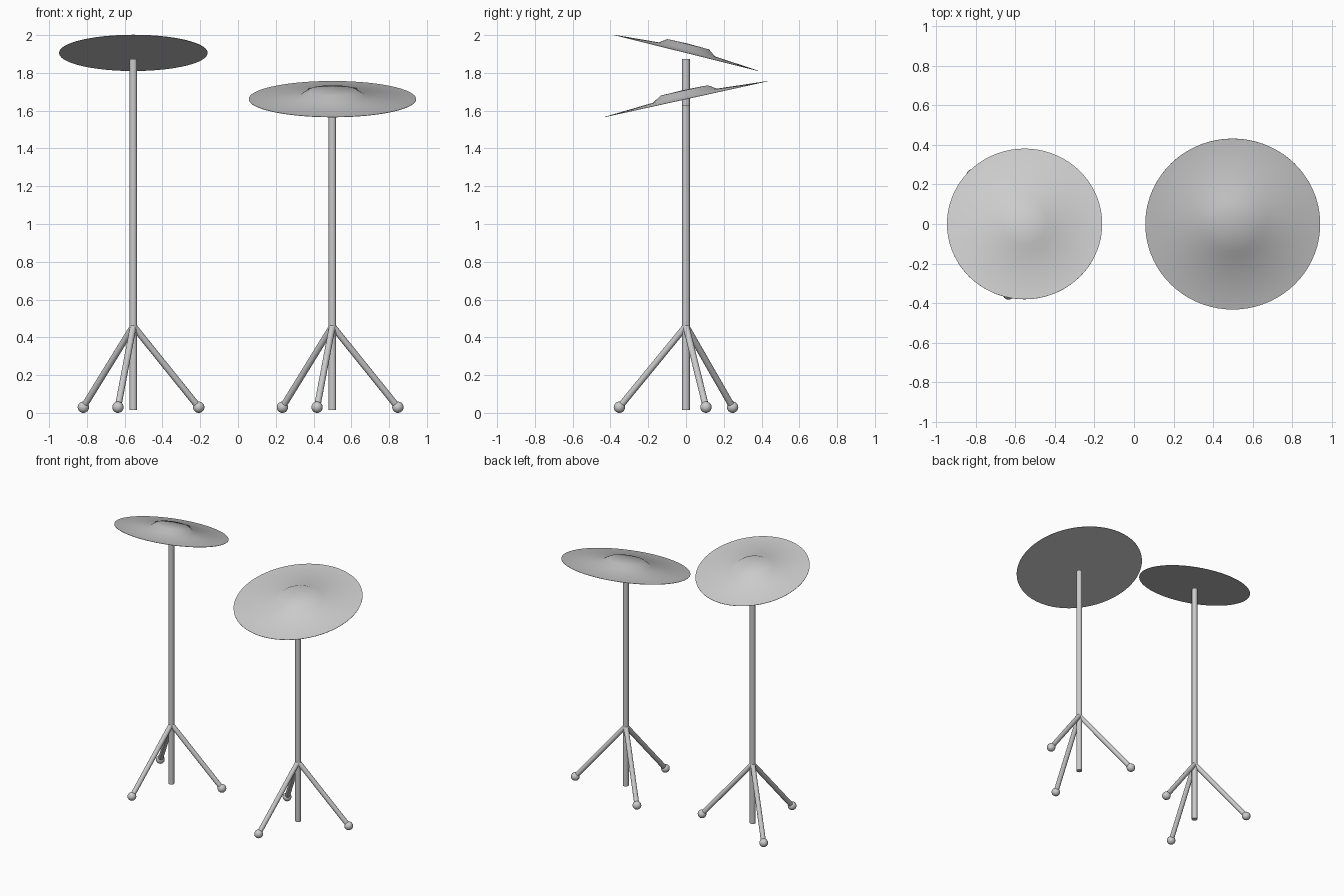
import bpy, bmesh
from math import radians, cos, sin, tau
from mathutils import Vector, Matrix

cube = bpy.data.objects.get("Cube")
if cube:
    bpy.data.objects.remove(cube, do_unlink=True)

# One plain grey for everything
grey = bpy.data.materials.new("light grey")
grey.use_nodes = True
grey.diffuse_color = (0.6, 0.6, 0.6, 1)
grey.node_tree.nodes["Principled BSDF"].inputs["Base Color"].default_value = (0.6, 0.6, 0.6, 1)


def finish(name, bm, angle=60):
    """Turn a bmesh into a smooth shaded object with sharp edges kept."""
    bmesh.ops.recalc_face_normals(bm, faces=bm.faces)
    mesh = bpy.data.meshes.new(name)
    bm.to_mesh(mesh)
    bm.free()
    mesh.materials.append(grey)
    mesh.shade_smooth()
    mesh.set_sharp_from_angle(angle=radians(angle))
    obj = bpy.data.objects.new(name, mesh)
    bpy.context.collection.objects.link(obj)
    return obj


def rod(name, start, end, radius):
    """Capped cylinder between two points."""
    start, end = Vector(start), Vector(end)
    axis = end - start
    turn = axis.to_track_quat('Z', 'Y').to_matrix().to_4x4()
    bm = bmesh.new()
    bmesh.ops.create_cone(bm, cap_ends=True, segments=24, radius1=radius, radius2=radius,
                          depth=axis.length, matrix=Matrix.Translation((start + end) / 2) @ turn)
    return finish(name, bm)


def ball(name, centre, radius):
    bm = bmesh.new()
    bmesh.ops.create_uvsphere(bm, u_segments=24, v_segments=14, radius=radius,
                              matrix=Matrix.Translation(centre))
    return finish(name, bm)


def cymbal(name, centre, radius, tilt):
    """Flat-bottomed shallow cone with a raised bell, spun round its axis."""
    # profile: share of the radius, height
    profile = [(0, 0), (1, 0), (1, 0.002), (0.39, 0.02), (0.29, 0.048), (0, 0.051)]
    bm = bmesh.new()
    verts = [bm.verts.new((r * radius, 0, h)) for r, h in profile]
    edges = [bm.edges.new(pair) for pair in zip(verts, verts[1:])]
    bmesh.ops.spin(bm, geom=verts + edges, cent=(0, 0, 0), axis=(0, 0, 1),
                   angle=tau, steps=72, use_merge=False)
    bmesh.ops.remove_doubles(bm, verts=bm.verts, dist=0.0005)
    obj = finish(name, bm)
    obj.location = centre
    obj.rotation_euler.x = radians(tilt)
    return obj


def stand(side, x, pole_top, plate_z, plate_radius, tilt):
    rod(f"{side}_pole", (x, 0, 0.015), (x, 0, pole_top), 0.02)
    # Tripod legs with ball feet
    for i in range(3):
        a = radians(17 + 120 * i)
        foot = (x + 0.362 * cos(a), 0.362 * sin(a), 0.03)
        rod(f"{side}_leg_{i + 1}", (x, 0, 0.46), foot, 0.017)
        ball(f"{side}_foot_{i + 1}", foot, 0.03)
    cymbal(f"{side}_cymbal", (x, 0, plate_z), plate_radius, tilt)


stand("right", -0.554, 1.874, 1.905, 0.393, -14)
stand("left", 0.5, 1.627, 1.66, 0.443, 12.4)
